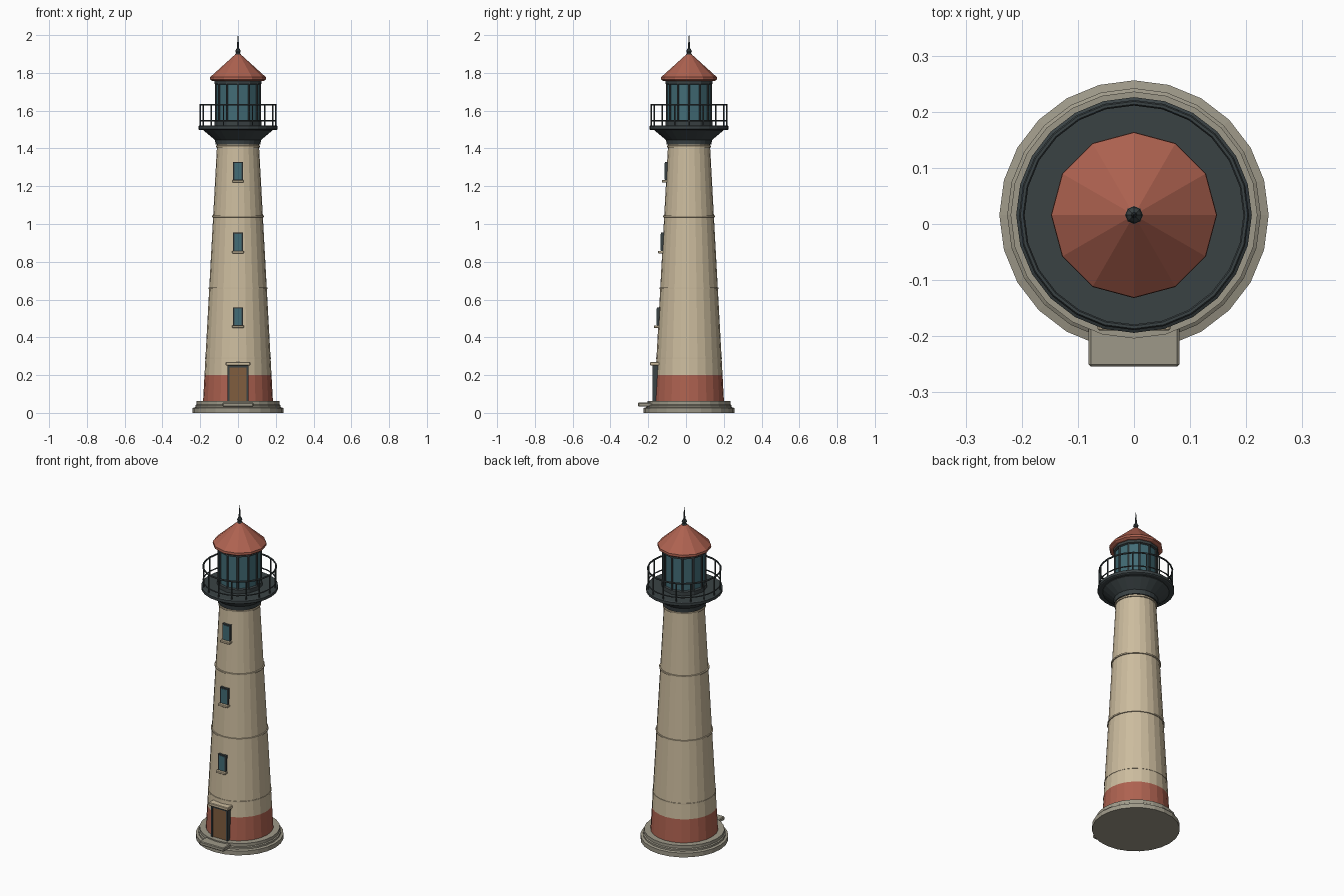
import bpy, bmesh, math
from mathutils import Vector

if "Cube" in bpy.data.objects:
    bpy.data.objects.remove(bpy.data.objects["Cube"])

CY = 0.016  # tower axis


def mat(name, r, g, b):
    m = bpy.data.materials.new(name)
    m.diffuse_color = [((c / 255 + 0.055) / 1.055) ** 2.4 for c in (r, g, b)] + [1]
    m.use_nodes = True
    m.node_tree.nodes["Principled BSDF"].inputs["Base Color"].default_value = m.diffuse_color
    return m


CREAM = mat("cream_wall", 204, 188, 158)
RED = mat("brick_red", 174, 98, 80)
STONE = mat("grey_stone", 158, 153, 137)
DARK = mat("dark_iron", 58, 66, 68)
GLASS = mat("teal_glass", 66, 108, 118)
WOOD = mat("brown_wood", 128, 93, 62)


def finish(bm, name, *mats):
    bmesh.ops.recalc_face_normals(bm, faces=bm.faces)
    me = bpy.data.meshes.new(name)
    bm.to_mesh(me)
    bm.free()
    for m in mats:
        me.materials.append(m)
    ob = bpy.data.objects.new(name, me)
    bpy.context.collection.objects.link(ob)
    return ob


def lathe(name, profile, mats, n=24, closed=False):
    """Spin (radius, z) points about the tower axis; cap the ends unless closed."""
    bm = bmesh.new()
    rings = [[bm.verts.new((r * math.cos(2 * math.pi * i / n),
                            CY + r * math.sin(2 * math.pi * i / n), z))
              for i in range(n)] for r, z in profile]
    pairs = list(zip(rings, rings[1:]))
    if closed:
        pairs.append((rings[-1], rings[0]))
    else:
        bm.faces.new(rings[0])
        bm.faces.new(rings[-1])
    for a, b in pairs:
        for i in range(n):
            j = (i + 1) % n
            bm.faces.new((a[i], a[j], b[j], b[i]))
    return finish(bm, name, *mats)


def box(name, x, y0, y1, z0, z1, m, cx=0, bevel=0):
    bm = bmesh.new()
    bmesh.ops.create_cube(bm, size=1)
    for v in bm.verts:
        v.co = Vector((cx + v.co.x * 2 * x, (y0 + y1) / 2 + v.co.y * (y1 - y0),
                       (z0 + z1) / 2 + v.co.z * (z1 - z0)))
    if bevel:
        bmesh.ops.bevel(bm, geom=bm.edges[:], offset=bevel, segments=1, affect='EDGES')
    return finish(bm, name, m)


def posts(name, count, radius, size, z0, z1, m):
    """A ring of upright bars as one object."""
    bm = bmesh.new()
    for i in range(count):
        a = 2 * math.pi * i / count
        vs = bmesh.ops.create_cone(bm, cap_ends=True, segments=6, radius1=size,
                                   radius2=size, depth=z1 - z0)["verts"]
        bmesh.ops.translate(bm, verts=vs, vec=(radius * math.cos(a),
                            CY + radius * math.sin(a), (z0 + z1) / 2))
    return finish(bm, name, m)


def wall_r(z):
    return 0.185 + (z - 0.06) * (0.111 - 0.185) / 1.36


# Stone plinth and doorstep
lathe("plinth", [(0.24, 0), (0.24, 0.026), (0.226, 0.03), (0.226, 0.04),
                 (0.22, 0.044), (0.22, 0.062)], [STONE])
box("doorstep", 0.081, -0.254, -0.15, 0.033, 0.055, STONE, bevel=0.004)

# Tapered tower with a red lower band
tower = lathe("tower", [(wall_r(z), z) for z in (0.055, 0.2, 0.66, 1.04, 1.43)], [CREAM, RED])
for p in tower.data.polygons:
    p.material_index = 1 if p.center.z < 0.19 else 0

# Raised wall rings
for k, (z, d) in enumerate([(0.29, 0.002), (0.66, 0.005), (1.04, 0.006), (1.41, 0.006)]):
    r = wall_r(z)
    lathe(f"wall_ring_{k + 1}", [(r - 0.01, z - 0.006), (r + d, z - 0.004),
                                 (r + d, z + 0.004), (r - 0.01, z + 0.006)], [CREAM], closed=True)

# Gallery bracket cone and deck
lathe("gallery_bracket", [(0.108, 1.42), (0.118, 1.42), (0.122, 1.445),
                          (0.182, 1.495), (0.182, 1.505)], [DARK])
lathe("gallery_deck", [(0.204, 1.498), (0.21, 1.502), (0.21, 1.518), (0.204, 1.522)], [DARK])

# Gallery railing
posts("railing_posts", 16, 0.2, 0.004, 1.515, 1.632, DARK)
for name, z, s in (("top_rail", 1.631, 0.005), ("middle_rail", 1.547, 0.0035)):
    lathe(name, [(0.2 + s * math.cos(a * math.pi / 3), z + s * math.sin(a * math.pi / 3))
                 for a in range(6)], [DARK], closed=True)

# Lantern room
lathe("lantern_curb", [(0.124, 1.52), (0.124, 1.545), (0.116, 1.55)], [DARK], 12)
lathe("lantern_glass", [(0.115, 1.54), (0.115, 1.75)], [GLASS], 12)
posts("lantern_mullions", 12, 0.116, 0.006, 1.535, 1.75, DARK)
lathe("lantern_head", [(0.116, 1.738), (0.125, 1.742), (0.125, 1.762)], [DARK], 12)

# Roof and finial
lathe("roof", [(0.136, 1.757), (0.148, 1.765), (0.147, 1.778), (0.012, 1.9)], [RED], 12)
lathe("finial", [(0.014, 1.888), (0.016, 1.898), (0.010, 1.905), (0.015, 1.913), (0.012, 1.922),
                 (0.006, 1.93), (0.005, 1.95), (0.001, 2.0)], [DARK], 8)

# Windows: frame, glass pane, sill
for k, z in enumerate((0.45, 0.845, 1.22)):
    y = CY - wall_r(z + 0.06)
    name = f"window_{k + 1}"
    box(name + "_frame", 0.026, y - 0.009, y + 0.02, z + 0.012, z + 0.109, DARK)
    box(name + "_pane", 0.019, y - 0.011, y, z + 0.016, z + 0.102, GLASS)
    box(name + "_sill", 0.031, y - 0.025, y + 0.01, z, z + 0.013, CREAM, bevel=0.002)

# Door: frame sides and top, panel, lintel
for side in (-1, 1):
    box("door_jamb_" + ("left" if side < 0 else "right"), 0.006, -0.178, -0.13,
        0.06, 0.25, DARK, cx=side * 0.05)
box("door_head", 0.056, -0.178, -0.13, 0.239, 0.251, DARK)
box("door_panel", 0.046, -0.173, -0.13, 0.06, 0.24, WOOD)
box("door_lintel", 0.065, -0.19, -0.13, 0.25, 0.269, CREAM, bevel=0.003)
